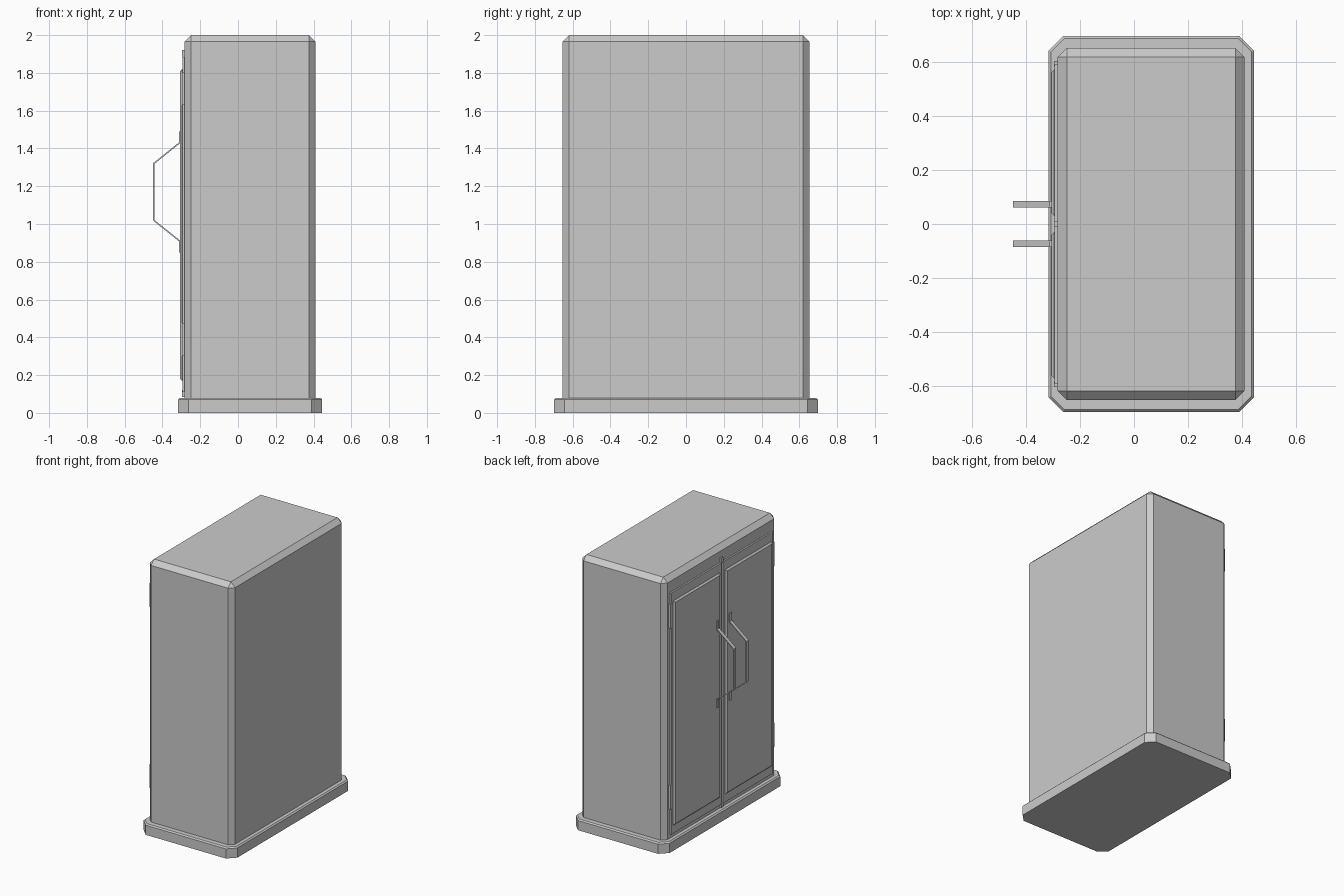
import bpy
import bmesh

cube = bpy.data.objects.get("Cube")
if cube:
    bpy.data.objects.remove(cube, do_unlink=True)

grey = bpy.data.materials.new("plain_grey")
grey.use_nodes = True
colour = (0.6, 0.6, 0.6, 1)
grey.diffuse_color = colour
grey.node_tree.nodes["Principled BSDF"].inputs["Base Color"].default_value = colour


def finish(name, bm):
    bmesh.ops.recalc_face_normals(bm, faces=bm.faces)
    mesh = bpy.data.meshes.new(name)
    bm.to_mesh(mesh)
    bm.free()
    mesh.materials.append(grey)
    obj = bpy.data.objects.new(name, mesh)
    bpy.context.collection.objects.link(obj)
    return obj


def box(name, x, y, z, *bevels):
    """Box from (low, high) spans; each bevel is (edge rule, width)."""
    bm = bmesh.new()
    bmesh.ops.create_cube(bm, size=1)
    for v in bm.verts:
        v.co = [min(s) if c < 0 else max(s) for c, s in zip(v.co, (x, y, z))]
    for rule, width in bevels:
        edges = [e for e in bm.edges if rule(*(v.co for v in e.verts))]
        bmesh.ops.bevel(bm, geom=edges, offset=width, segments=1,
                        profile=0.5, affect='EDGES')
    return finish(name, bm)


def on_plane(axis, value):
    return lambda a, b: all(abs(p[axis] - value) < 1e-4 for p in (a, b))


def upright(a, b):
    return abs(a.z - b.z) > 0.01


def any_edge(a, b):
    return True


# Plinth and cabinet body
box("plinth", (-0.317, 0.445), (-0.698, 0.698), (0, 0.08),
    (upright, 0.055), (on_plane(2, 0.08), 0.009))
box("cabinet_body", (-0.283, 0.41), (-0.653, 0.653), (0.04, 2.0),
    (any_edge, 0.034))

# Doors, panels, hinges and handles, mirrored across y = 0
handle_path = [(-0.309, 1.49), (-0.309, 1.43), (-0.446, 1.32),
               (-0.446, 1.02), (-0.309, 0.91), (-0.309, 0.85)]
for label, side in (("near", -1), ("far", 1)):
    box(label + "_door", (-0.295, -0.27), (side * 0.01, side * 0.592),
        (0.11, 1.885))
    box(label + "_door_panel", (-0.307, -0.29), (side * 0.03, side * 0.573),
        (0.17, 1.82), (on_plane(0, -0.307), 0.011))
    for level, z in (("lower", 0.3), ("upper", 1.63)):
        box(label + "_" + level + "_hinge", (-0.297, -0.27),
            (side * 0.585, side * 0.605), (z, z + 0.175))

    bm = bmesh.new()
    rows = [[bm.verts.new((x, side * y, z)) for y in (0.061, 0.086)]
            for x, z in handle_path]
    for a, b in zip(rows, rows[1:]):
        bm.faces.new((a[0], a[1], b[1], b[0]))
    handle = finish(label + "_handle", bm)
    solid = handle.modifiers.new("thickness", 'SOLIDIFY')
    solid.thickness = 0.008
    solid.offset = 0

# Latches where the doors meet
for label, z in (("lower", 0.085), ("upper", 1.885)):
    box(label + "_latch", (-0.296, -0.27), (-0.012, 0.012), (z, z + 0.035))
